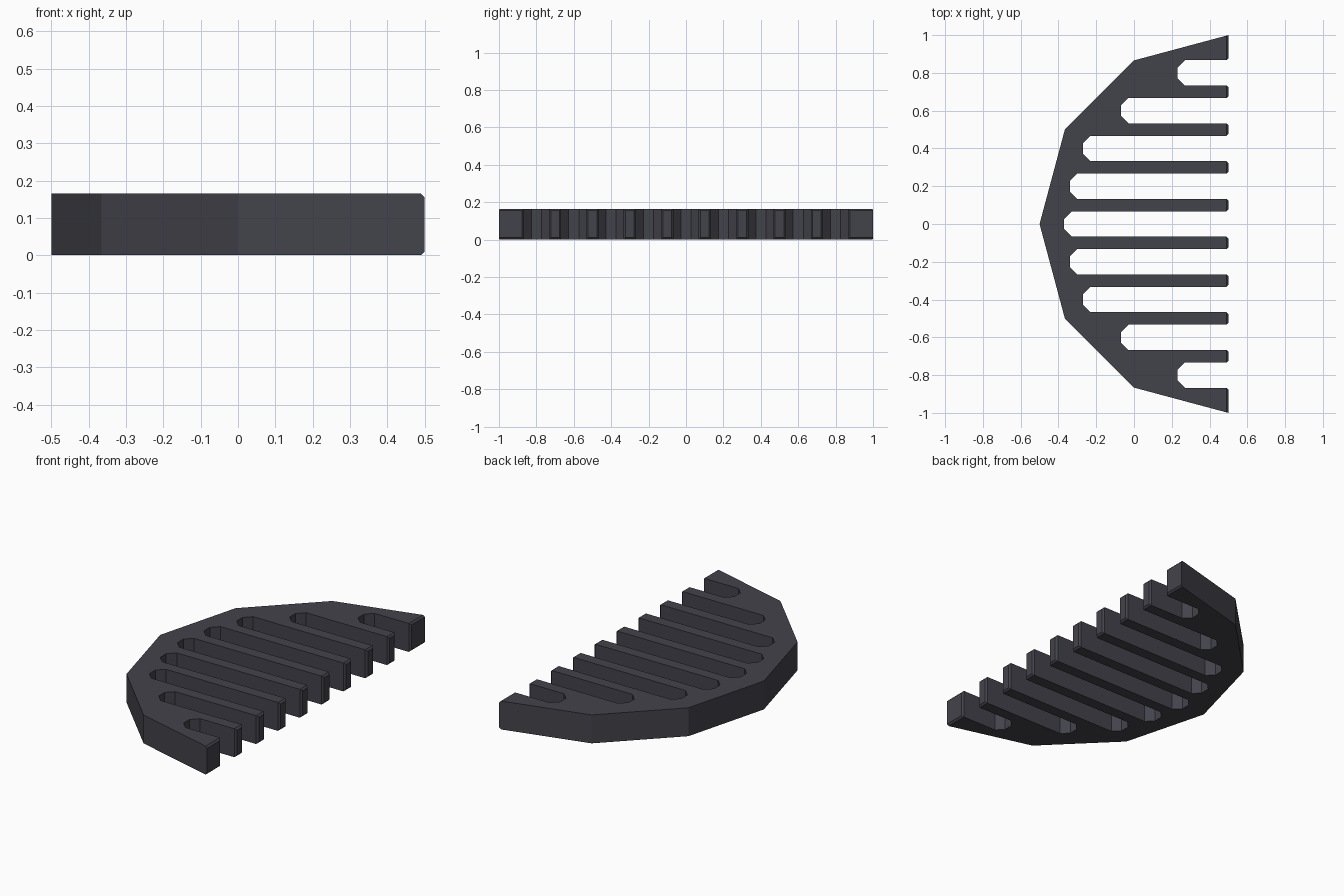
import bpy
import bmesh
from math import cos, sin, pi

cube = bpy.data.objects.get("Cube")
if cube:
    bpy.data.objects.remove(cube, do_unlink=True)

THICK = 0.165
TIP_X = 0.5
HALF_SLOT = 0.067
CORNER = 0.04
BEVEL = 0.01

# Dark plastic
plastic = bpy.data.materials.new("dark_plastic")
plastic.use_nodes = True
colour = (0.055, 0.055, 0.07, 1)
plastic.diffuse_color = colour
plastic.node_tree.nodes["Principled BSDF"].inputs["Base Color"].default_value = colour

# Curved spine: half of a twelve-sided disc, from the back end to the front end
outline = [(TIP_X - sin(i * pi / 6), cos(i * pi / 6)) for i in range(7)]

# Toothed edge: slots with clipped corners, deepest in the middle
depths = {0: -0.37, 1: -0.34, 2: -0.27, 3: -0.07, 4: 0.23}
for i in range(-4, 5):
    y, x = i * 0.2, depths[abs(i)]
    low, high = y - HALF_SLOT, y + HALF_SLOT
    outline += [(TIP_X, low), (x + CORNER, low), (x, low + CORNER),
                (x, high - CORNER), (x + CORNER, high), (TIP_X, high)]

# Extrude the comb
bm = bmesh.new()
base = bm.faces.new([bm.verts.new((x, y, 0)) for x, y in outline])
top = bmesh.ops.extrude_face_region(bm, geom=[base])
for v in top["geom"]:
    if isinstance(v, bmesh.types.BMVert):
        v.co.z = THICK
bmesh.ops.recalc_face_normals(bm, faces=bm.faces)

# Chamfer the tooth tips, leaving the two outermost corners sharp
tips = [e for e in bm.edges
        if all(v.co.x > TIP_X - 0.001 for v in e.verts)
        and not all(abs(v.co.y) > 0.99 for v in e.verts)]
bmesh.ops.bevel(bm, geom=tips, offset=BEVEL, segments=1, affect='EDGES')
bmesh.ops.triangulate(bm, faces=[f for f in bm.faces if len(f.verts) > 8])

mesh = bpy.data.meshes.new("comb")
bm.to_mesh(mesh)
bm.free()
mesh.materials.append(plastic)
comb = bpy.data.objects.new("comb", mesh)
bpy.context.collection.objects.link(comb)
